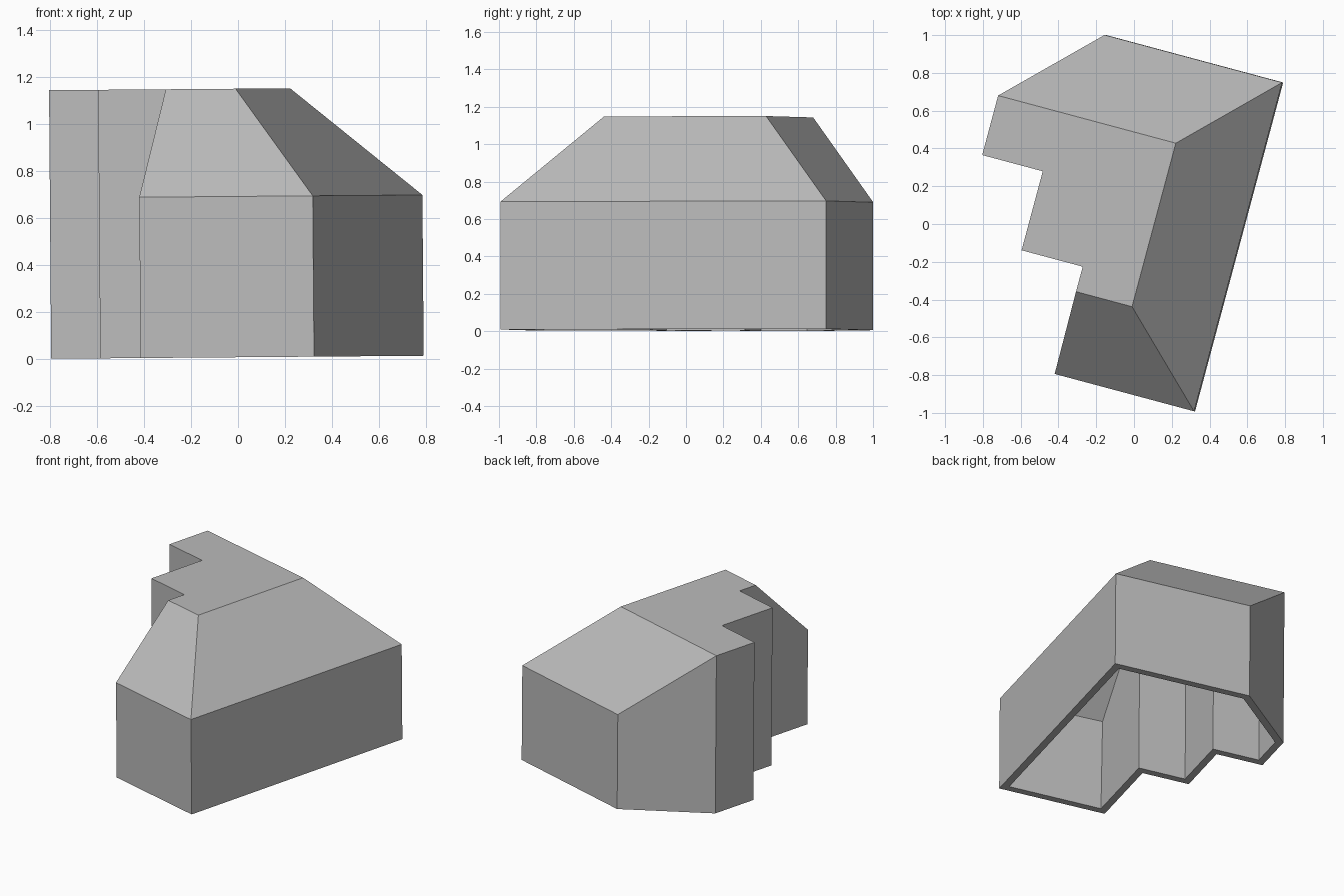
import bpy
import bmesh
from math import radians
from mathutils import Matrix

# Remove the default cube
cube = bpy.data.objects.get("Cube")
if cube:
    bpy.data.objects.remove(cube)

EAVE, TOP, WALL = 0.684, 1.142, 0.05

# Plan corners: x, y and the height of the wall top there
corners = {
    "back_left": (0.569, 0.928, EAVE),
    "back_right": (-0.404, 0.928, EAVE),
    "chamfer": (-0.862, 0.473, TOP),
    "step1_out": (-0.862, 0.147, TOP),
    "step1_in": (-0.53, 0.147, TOP),
    "step2_out": (-0.53, -0.286, TOP),
    "step2_in": (-0.195, -0.286, TOP),
    "front_right": (-0.195, -0.874, EAVE),
    "front_left": (0.569, -0.874, EAVE),
}
# Ridge points, and the hip point on the right wall
ridge = {
    "hip": (-0.195, -0.423, TOP),
    "ridge_front": (0.112, -0.423, TOP),
    "ridge_back": (0.112, 0.473, TOP),
}

bm = bmesh.new()
base = {n: bm.verts.new((x, y, 0)) for n, (x, y, z) in corners.items()}
top = {n: bm.verts.new(p) for n, p in {**corners, **ridge}.items()}

# Walls around the plan, with the gable kink on the stepped side
names = list(corners)
for a, b in zip(names, names[1:] + names[:1]):
    kink = [top["hip"]] if a == "step2_in" else []
    bm.faces.new([base[a], base[b], top[b]] + kink + [top[a]])

# Flat deck and three roof slopes
roof = (
    ("chamfer", "step1_out", "step1_in", "step2_out", "step2_in",
     "hip", "ridge_front", "ridge_back"),
    ("chamfer", "ridge_back", "back_left", "back_right"),
    ("ridge_back", "ridge_front", "front_left", "back_left"),
    ("hip", "front_right", "front_left", "ridge_front"),
)
for face in roof:
    bm.faces.new([top[n] for n in face])
bmesh.ops.recalc_face_normals(bm, faces=bm.faces)

# Turn the plan, with a slight lean
turn = Matrix.Rotation(-0.008, 4, "Y") @ Matrix.Rotation(radians(-15), 4, "Z")
bmesh.ops.transform(bm, matrix=turn, verts=bm.verts)
lowest = min(v.co.z for v in bm.verts)
bmesh.ops.translate(bm, vec=(0, 0, -lowest), verts=bm.verts)

mesh = bpy.data.meshes.new("building_shell")
bm.to_mesh(mesh)
bm.free()
shell = bpy.data.objects.new("building_shell", mesh)
bpy.context.collection.objects.link(shell)

# Hollow shell, open underneath
solid = shell.modifiers.new("wall_thickness", "SOLIDIFY")
solid.thickness = WALL
solid.offset = -1
solid.use_even_offset = True
solid.use_quality_normals = True

# Plain grey
grey = bpy.data.materials.new("plain_grey")
grey.use_nodes = True
colour = (0.5, 0.5, 0.5, 1)
grey.diffuse_color = colour
grey.node_tree.nodes["Principled BSDF"].inputs["Base Color"].default_value = colour
mesh.materials.append(grey)
